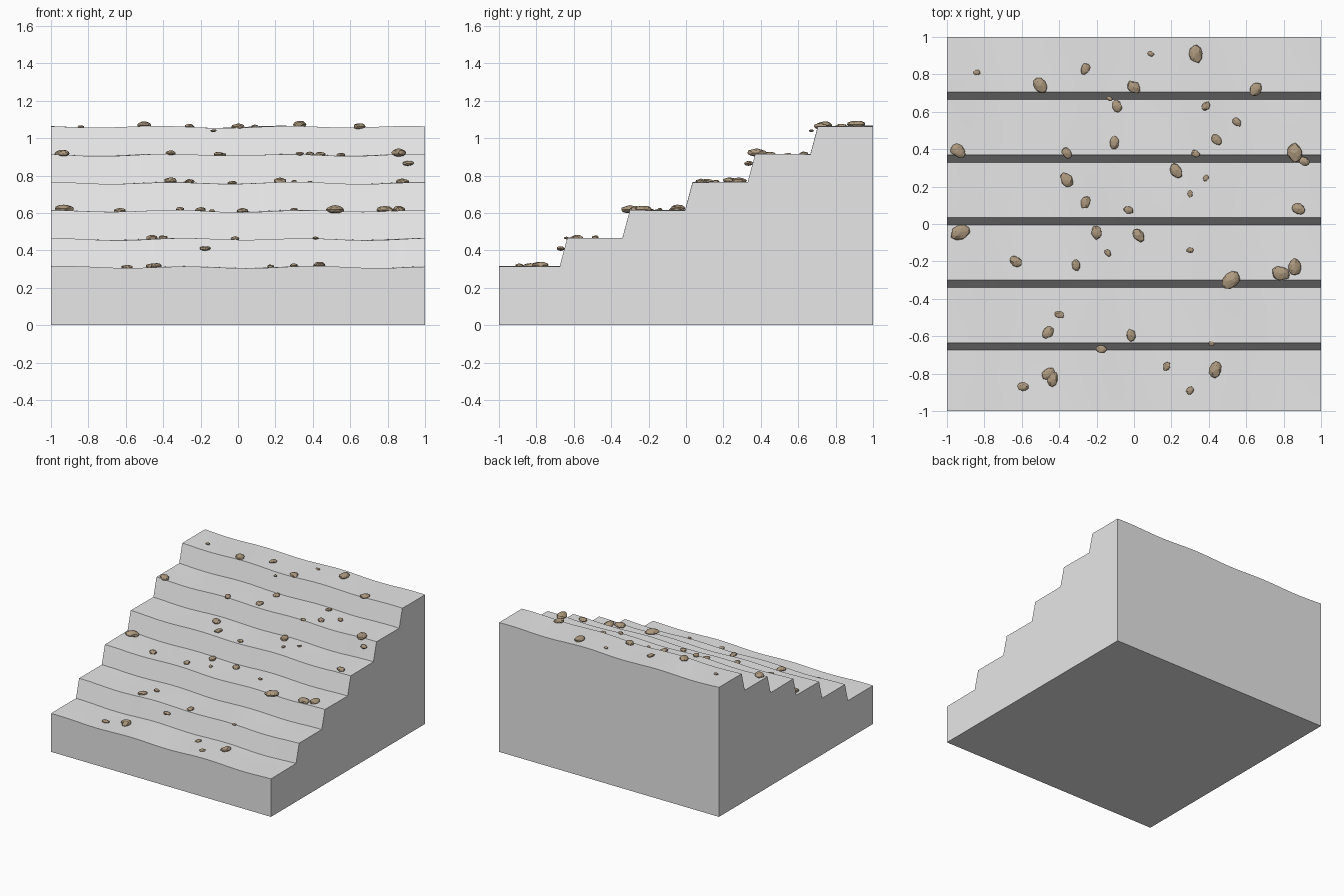
import bpy, bmesh, math, random
from mathutils import Vector, Matrix

random.seed(4)
cube = bpy.data.objects.get("Cube")
if cube:
    bpy.data.objects.remove(cube, do_unlink=True)


def material(name, colour):
    mat = bpy.data.materials.new(name)
    mat.use_nodes = True
    mat.diffuse_color = colour
    bsdf = next(n for n in mat.node_tree.nodes if n.type == 'BSDF_PRINCIPLED')
    bsdf.inputs["Base Color"].default_value = colour
    return mat


def add_object(name, bm, mat):
    bmesh.ops.recalc_face_normals(bm, faces=bm.faces)
    mesh = bpy.data.meshes.new(name)
    bm.to_mesh(mesh)
    bm.free()
    mesh.materials.append(mat)
    obj = bpy.data.objects.new(name, mesh)
    bpy.context.collection.objects.link(obj)
    return obj


grey = material("pale grey ground", (0.8, 0.8, 0.8, 1))
tan = material("tan stone", (0.42, 0.32, 0.21, 1))

# Terrace layout
STEPS = 6
BASE = 0.31
RISE = 0.15
RUN = 0.335
LEAN = 0.04


def tread_height(step):
    return BASE + RISE * step


def ripple(x, y):
    """Gentle unevenness of the ground."""
    return 0.005 * math.sin(9.4 * x + 4.9 + 0.8 * y) + 0.0015 * math.sin(5 * x + 7 * y)


# Stepped side profile, with a few points along every tread
profile = []
for step in range(STEPS):
    start = -1 if step == 0 else -0.99 + RUN * step - LEAN / 2 + LEAN
    end = 1 if step == STEPS - 1 else -0.99 + RUN * (step + 1) - LEAN / 2
    if step == 0:
        start = -1
    for i in range(7):
        profile.append((start + (end - start) * i / 6, tread_height(step)))

# Terraced block: sweep the profile across x, then close the sides
bm = bmesh.new()
COLUMNS = 48
rows = []
for c in range(COLUMNS + 1):
    x = -1 + 2 * c / COLUMNS
    row = [bm.verts.new((x, -1, 0))]
    row += [bm.verts.new((x, y, z + ripple(x, y))) for y, z in profile]
    row.append(bm.verts.new((x, 1, 0)))
    rows.append(row)
for a, b in zip(rows, rows[1:]):
    for i in range(len(a)):
        j = (i + 1) % len(a)
        bm.faces.new((a[i], b[i], b[j], a[j]))
bm.faces.new(rows[0])
bm.faces.new(rows[-1])
block = add_object("terraced_ground", bm, grey)
block.data.shade_smooth()
block.data.set_sharp_from_angle(angle=math.radians(30))


def stone(x, y, z, radius, turn):
    """Flattened, slightly irregular faceted pebble."""
    bm = bmesh.new()
    bmesh.ops.create_icosphere(bm, subdivisions=2, radius=radius)
    spin = Matrix.Rotation(math.radians(turn), 3, 'Z')
    for v in bm.verts:
        v.co *= random.uniform(0.88, 1.1)
        v.co = spin @ Vector((v.co.x, v.co.y * 0.74, v.co.z * 0.42))
    add_object("stone", bm, tan).location = (x, y, z)


def scatter(step, spots):
    """Lay stones on one tread: x, y, half length, turn in degrees."""
    for x, y, radius, turn in spots:
        z = tread_height(step) + ripple(x, y) + 0.15 * radius
        stone(x, y, z, radius, turn)


# Stones lying on the treads, from the lowest up
scatter(0, [(-.46, -.8, .038, 35), (-.435, -.83, .04, 75), (.175, -.76, .026, 70),
            (.435, -.78, .043, 75), (-.595, -.87, .031, 0), (.3, -.89, .025, 50)])
scatter(1, [(-.4, -.485, .026, 160), (-.46, -.58, .037, 50), (-.015, -.595, .032, 95),
            (.415, -.64, .017, 0)])
scatter(2, [(-.93, -.045, .052, 15), (-.2, -.045, .038, 100), (.025, -.06, .037, 120),
            (-.14, -.155, .021, 130), (.3, -.14, .019, 0), (-.63, -.2, .035, 145),
            (-.31, -.22, .031, 95), (.86, -.23, .047, 80), (.785, -.265, .048, 165),
            (.52, -.3, .053, 40)])
scatter(3, [(.225, .285, .043, 120), (-.36, .235, .042, 130), (.385, .245, .018, 50),
            (.3, .16, .019, 90), (-.26, .115, .034, 70), (-.03, .075, .027, 160),
            (.88, .08, .037, 160)])
scatter(4, [(-.09, .63, .034, 110), (.385, .63, .027, 50), (.55, .545, .027, 140),
            (-.105, .435, .035, 85), (.44, .45, .032, 135), (-.36, .38, .032, 125),
            (.33, .375, .024, 140), (-.94, .39, .045, 145), (.86, .38, .051, 100)])
scatter(5, [(-.84, .81, .019, 0), (-.5, .74, .044, 130), (-.26, .83, .032, 65),
            (.09, .91, .018, 160), (.33, .91, .049, 95), (0, .73, .04, 140),
            (.65, .72, .041, 60)])

# Stones caught on the risers
for spot in [(-.13, .67, 1.04, .017, 150), (.91, .335, .865, .031, 160),
             (-.175, -.67, .41, .029, 0)]:
    stone(*spot)
